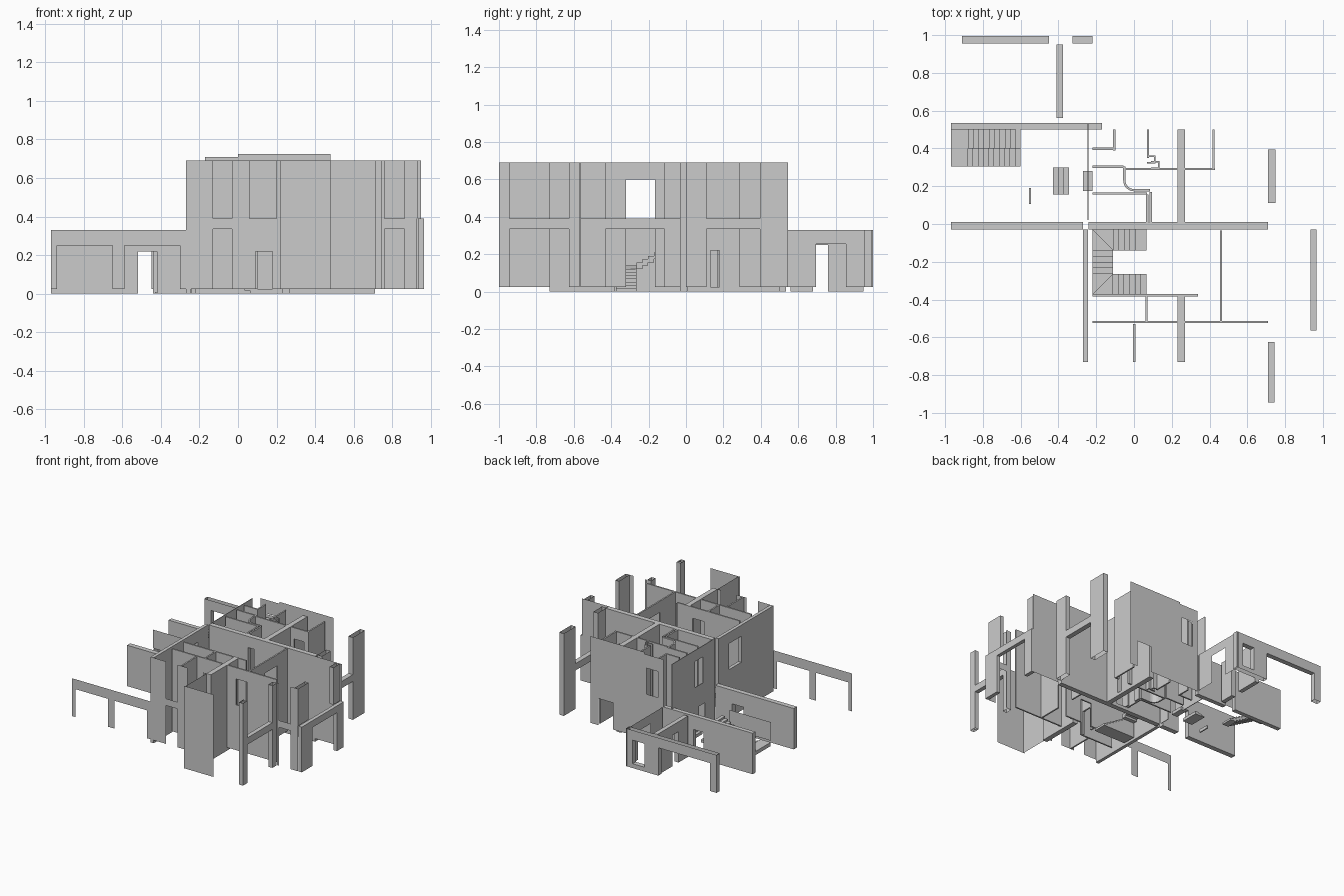
import bpy, bmesh, math

if "Cube" in bpy.data.objects:
    bpy.data.objects.remove(bpy.data.objects["Cube"])

LO, MID, HI, B = 0.33, 0.39, 0.69, 0.025


def wall(name, axis, c0, c1, a0, a1, z0=B, z1=HI, holes=(), cap=False):
    """Wall along x or y. holes = (a0, a1, z0, z1). c0 == c1 gives a single sheet."""
    us = sorted({a0, a1, *[min(max(v, a0), a1) for h in holes for v in h[:2]]})
    zs = sorted({z0, z1, *[min(max(v, z0), z1) for h in holes for v in h[2:]]})

    def solid(i, j):
        if not (0 <= i < len(us) - 1 and 0 <= j < len(zs) - 1):
            return False
        u, z = (us[i] + us[i + 1]) / 2, (zs[j] + zs[j + 1]) / 2
        return not any(h[0] < u < h[1] and h[2] < z < h[3] for h in holes)

    bm = bmesh.new()

    def face(*pts):
        bm.faces.new([bm.verts.new((u, c, z) if axis == 'x' else (c, u, z)) for u, c, z in pts])

    for i in range(len(us) - 1):
        for j in range(len(zs) - 1):
            if not solid(i, j):
                continue
            u, v, z, w = us[i], us[i + 1], zs[j], zs[j + 1]
            face((u, c0, z), (v, c0, z), (v, c0, w), (u, c0, w))
            if c0 == c1:
                continue
            face((u, c1, z), (u, c1, w), (v, c1, w), (v, c1, z))
            for k, e in ((i - 1, u), (i + 1, v)):
                if not solid(k, j):
                    face((e, c0, z), (e, c1, z), (e, c1, w), (e, c0, w))
            for k, e in ((j - 1, z), (j + 1, w)):
                # outer tops and bottoms stay open unless capped
                if not solid(i, k) and (cap or 0 <= k < len(zs) - 1):
                    face((u, c0, e), (v, c0, e), (v, c1, e), (u, c1, e))
    bmesh.ops.remove_doubles(bm, verts=bm.verts, dist=1e-5)
    if c0 != c1:
        bmesh.ops.recalc_face_normals(bm, faces=bm.faces)
    finish(name, bm)


def finish(name, bm):
    me = bpy.data.meshes.new(name)
    bm.to_mesh(me)
    bm.free()
    ob = bpy.data.objects.new(name, me)
    bpy.context.collection.objects.link(ob)


def prism(name, pts, z0, z1):
    """Vertical prism from a plan outline."""
    bm = bmesh.new()
    f = bm.faces.new([bm.verts.new((x, y, z0)) for x, y in pts])
    top = bmesh.ops.extrude_face_region(bm, geom=[f])
    for v in top['geom']:
        if isinstance(v, bmesh.types.BMVert):
            v.co.z = z1
    bmesh.ops.recalc_face_normals(bm, faces=bm.faces)
    finish(name, bm)


def box(name, x0, x1, y0, y1, z0, z1):
    prism(name, [(x0, y0), (x1, y0), (x1, y1), (x0, y1)], z0, z1)


def two(a, b):
    """Tall windows on both storeys with a spandrel between."""
    return [(a, b, B, 0.335), (a, b, MID, HI)]


# Right facade, three stepped bays
wall('right_wall_front', 'y', .71, .745, -1, -.57, holes=two(-.945, -.625))
wall('right_wall_middle_lower', 'y', .935, .965, -.565, -.03, B, MID, [(-.43, -.115, B, .335)], True)
wall('right_wall_middle_upper', 'y', .90, .932, -.565, -.03, MID, HI, [(-.43, -.115, MID, HI)])
wall('right_wall_back', 'y', .71, .75, .0, .545, holes=two(.11, .395))
wall('bay_front', 'x', -.565, -.565, .745, .93, holes=two(.76, .865))
wall('bay_back', 'x', -.03, -.03, .71, .95)

# Front facade
wall('front_wall_right', 'x', -1, -1, .22, .48)
wall('front_corner_post', 'x', -1, -.965, .71, .745)
wall('front_return', 'y', .23, .23, -1, -.73)
wall('front_wall_left', 'x', -.73, -.73, -.27, .265,
     holes=two(-.13, -.03) + [(.06, .20, MID, HI), (.09, .18, B, .22)])

# Left facade
wall('left_wall_front', 'y', -.27, -.243, -.73, -.03, 0, HI, [(-.32, -.165, MID, .6)], True)
wall('left_wall_back', 'y', -.245, -.24, .02, .53, 0, HI,
     [(.13, .235, MID, .6), (.105, .185, 0, .22)], True)

# Back facade
wall('back_wall_main', 'x', .53, .53, 0, .48, B, .725,
     [(.28, .41, B, .24)])
wall('back_wall_side', 'x', .53, .53, -.17, 0, B, .71, [(-.12, -.02, MID, .6)])

# Long spine wall and rear low wall
wall('spine_wall', 'x', -.03, .01, -.24, .71, 0, HI,
     [(.09, .18, B, .22), (.11, .165, MID, .6)], True)
wall('garden_wall', 'x', -.03, .01, -.97, -.27, 0, LO, [(-.52, -.42, -.1, .22)], True)
wall('rear_low_wall', 'x', .5, .535, -.97, -.17, 0, LO, [(-.53, -.44, -.1, .22)], True)
wall('stair_side_wall', 'x', .3, .3, -.97, -.6, .18, LO)

# Front pergola and rear porch frames
wall('pergola_frame', 'x', -.73, -.73, -.97, -.27, B, LO,
     [(-.94, -.65, B, .25), (-.59, -.30, B, .25)])
wall('porch_frame', 'x', .955, .995, -.97, -.16, B, LO,
     [(-.91, -.45, B, .25), (-.325, -.22, .06, .25)])
wall('porch_wall', 'y', -.41, -.375, .56, .95, 0, LO, [(.68, .76, 0, .25)], True)
wall('porch_side', 'y', -.17, -.17, .545, 1, B, LO, [(.695, .855, B, .255)])

# Cross walls
wall('cross_wall_front', 'y', .23, .27, -.73, -.38, 0, HI, cap=True)
wall('cross_wall_back', 'y', .23, .27, .01, .5, 0, HI, [(.13, .18, B, .22)], True)

# Thin partitions
T = .012
for n, ax, c, a0, a1, holes in [
        ('hall', 'x', -.383, -.22, .34, [(.10, .2, B, .22), (.10, .2, MID, .6)]),
        ('front_room', 'x', -.525, -.22, .71, [(.08, .2, B, .22), (.35, .45, MID, .6)]),
        ('front_divider', 'y', -.005, -.73, -.53, []),
        ('closet', 'y', .06, -.52, -.383, [(-.5, -.42, B, .22)]),
        ('living', 'y', .455, -.515, -.035, [(-.32, -.165, B, .6)]),
        ('bath', 'x', .155, -.22, .07, []),
        ('bath_end', 'y', .064, .01, .155, []),
        ('corridor', 'y', .082, .01, .17, [(.04, .12, B, .22)]),
        ('rear_room', 'x', .285, -.05, .43, [(.3, .39, B, .22), (.3, .39, MID, .6)]),
        ('rear_divider', 'y', .068, .35, .5, []),
        ('rear_room_end', 'y', .415, .297, .5, []),
        ('store', 'x', .392, -.22, -.105, []),
        ('store_end', 'y', -.11, .39, .5, []),
        ('curve_start', 'x', .297, -.22, -.055, [])]:
    wall(n + '_partition', ax, c, c + T, a0, a1, B, HI, holes, True)

# Curved partition
arc = [math.pi + math.pi / 2 * k / 6 for k in range(7)]
cx, cy = -.0, .23


def path(r):
    return [(cx + r * math.cos(a), cy + r * math.sin(a)) for a in arc]


prism('curved_partition', [(-.057, .305)] + path(.057) + [(.085, .173), (.085, .185)]
      + path(.045)[::-1] + [(-.045, .305)], B, HI)

# Small duct shafts
for k, (x, y) in enumerate([(.07, .32), (.09, .29)]):
    wall(f'duct_{k}_front', 'x', y, y + .008, x, x + .045, B, HI, cap=True)
    wall(f'duct_{k}_back', 'x', y + .035, y + .043, x, x + .045, B, HI, cap=True)
    wall(f'duct_{k}_side', 'y', x + .037, x + .045, y, y + .043, B, HI, cap=True)

# U-shaped winding stair
z, R = .0, .0174
X0, X1, Y0, Y1, Y2, Y3 = -.22, -.11, -.375, -.265, -.14, -.03
plans = []
w = (.065 - X1) / 6
for k in range(6):
    x = .065 - k * w
    plans.append([(x - w, Y0), (x, Y0), (x, Y1), (x - w, Y1)])
plans += [[(X1, Y1), (X0, Y0), (X1, Y0)], [(X1, Y1), (X0, Y1), (X0, Y0)]]
d = (Y2 - Y1) / 4
for k in range(4):
    y = Y1 + k * d
    plans.append([(X0, y), (X1, y), (X1, y + d), (X0, y + d)])
plans += [[(X1, Y2), (X0, Y3), (X0, Y2)], [(X1, Y2), (X1, Y3), (X0, Y3)]]
for k in range(6):
    x = X1 + k * w
    plans.append([(x, Y2), (x + w, Y2), (x + w, Y3), (x, Y3)])
for k, p in enumerate(plans):
    t = min(LO, (k + 1) * R)
    prism(f'inner_step_{k}', p, 0 if k < 8 else t - .035, t)

# Outer two-flight stair with landing
n, w = 10, .028
for k in range(n):
    x = -.60 - k * w
    t = (k + 1) * .0155
    box(f'outer_step_low_{k}', x - w, x, .305, .4, max(0, t - .03), t)
    x = -.88 + k * w
    t = .17 + (k + 1) * .0155
    box(f'outer_step_high_{k}', x, x + w, .4, .5, t - .03, t)
box('outer_landing', -.97, -.88, .305, .5, .14, .17)

# Entry steps and threshold
for k in range(3):
    box(f'entry_step_{k}', -.43 + k * .0283, -.43 + (k + 1) * .0283, .155, .3, 0, .008 * (k + 1))
box('threshold', -.27, -.22, .175, .28, 0, B)
box('entry_blade', -.555, -.545, .105, .19, 0, B)
